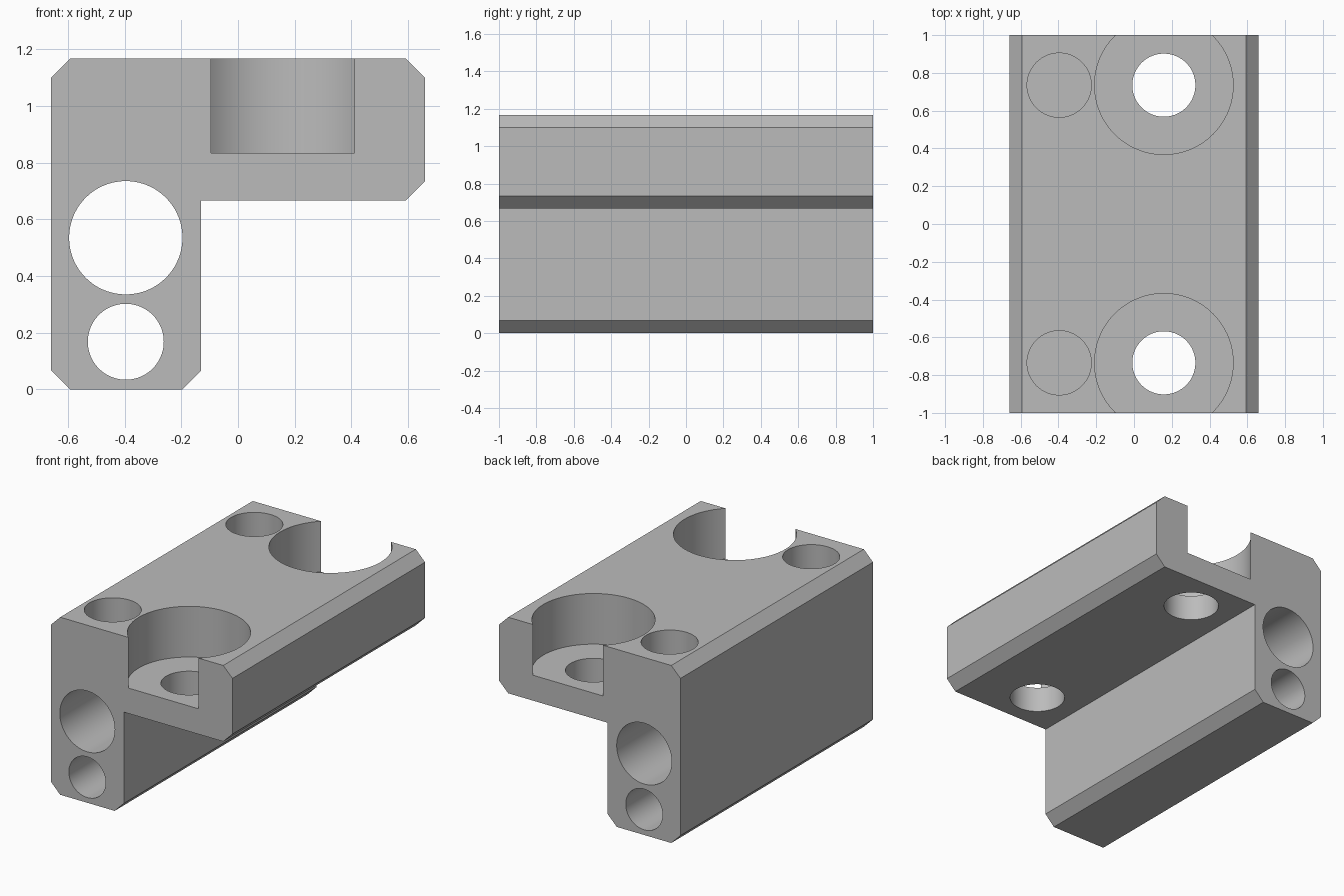
import bpy
import bmesh
from math import radians
from mathutils import Matrix, Vector

if "Cube" in bpy.data.objects:
    bpy.data.objects.remove(bpy.data.objects["Cube"], do_unlink=True)

grey = bpy.data.materials.new("machined_grey")
grey.use_nodes = True
colour = (0.5, 0.5, 0.5, 1)
grey.diffuse_color = colour
grey.node_tree.nodes["Principled BSDF"].inputs["Base Color"].default_value = colour

TOP, HALF_W, CHAMFER = 1.167, 0.66, 0.067
LEG_X, ARM_Z = -0.13, 0.667


def make_object(name, bm):
    bmesh.ops.recalc_face_normals(bm, faces=bm.faces)
    mesh = bpy.data.meshes.new(name)
    bm.to_mesh(mesh)
    bm.free()
    mesh.materials.append(grey)
    obj = bpy.data.objects.new(name, mesh)
    bpy.context.collection.objects.link(obj)
    return obj


def cylinder(name, centre, radius, length, axis="Z"):
    bm = bmesh.new()
    turn = Matrix.Rotation(radians(90), 4, "X") if axis == "Y" else Matrix()
    bmesh.ops.create_cone(bm, cap_ends=True, segments=72, radius1=radius,
                          radius2=radius, depth=length,
                          matrix=Matrix.Translation(centre) @ turn)
    obj = make_object(name, bm)
    obj.hide_render = True
    return obj


# L-shaped bracket body with chamfered outer corners
c = CHAMFER
profile = [
    (-HALF_W + c, 0), (LEG_X - c, 0), (LEG_X, c), (LEG_X, ARM_Z),
    (HALF_W - c, ARM_Z), (HALF_W, ARM_Z + c), (HALF_W, TOP - c),
    (HALF_W - c, TOP), (-HALF_W + c, TOP), (-HALF_W, TOP - c), (-HALF_W, c),
]
bm = bmesh.new()
face = bm.faces.new([bm.verts.new((x, -1, z)) for x, z in profile])
extruded = bmesh.ops.extrude_face_region(bm, geom=[face])["geom"]
bmesh.ops.translate(bm, vec=Vector((0, 2, 0)),
                    verts=[v for v in extruded if isinstance(v, bmesh.types.BMVert)])
body = make_object("bracket_body", bm)

# Two long bores through the leg
leg_centre = -0.396
cutters = [
    cylinder("large_bore", (leg_centre, 0, 0.535), 0.2, 3, "Y"),
    cylinder("small_bore", (leg_centre, 0, 0.168), 0.134, 3, "Y"),
]

# Counterbored screw holes and blind pockets at both ends
floor = 0.834
for side in (-1, 1):
    y = side * 0.735
    cutters += [
        cylinder("counterbore", (0.158, y, floor + 0.5), 0.367, 1),
        cylinder("screw_hole", (0.158, y, 1), 0.167, 1),
        cylinder("blind_pocket", (leg_centre, y, floor + 0.5), 0.17, 1),
    ]

bpy.ops.object.select_all(action="DESELECT")
bpy.context.view_layer.objects.active = body
body.select_set(True)
for cutter in cutters:
    cut = body.modifiers.new(cutter.name, "BOOLEAN")
    cut.operation = "DIFFERENCE"
    cut.solver = "EXACT"
    cut.object = cutter
    bpy.ops.object.modifier_apply(modifier=cut.name)
    bpy.data.objects.remove(cutter, do_unlink=True)

bpy.ops.object.shade_smooth_by_angle(angle=radians(30))
